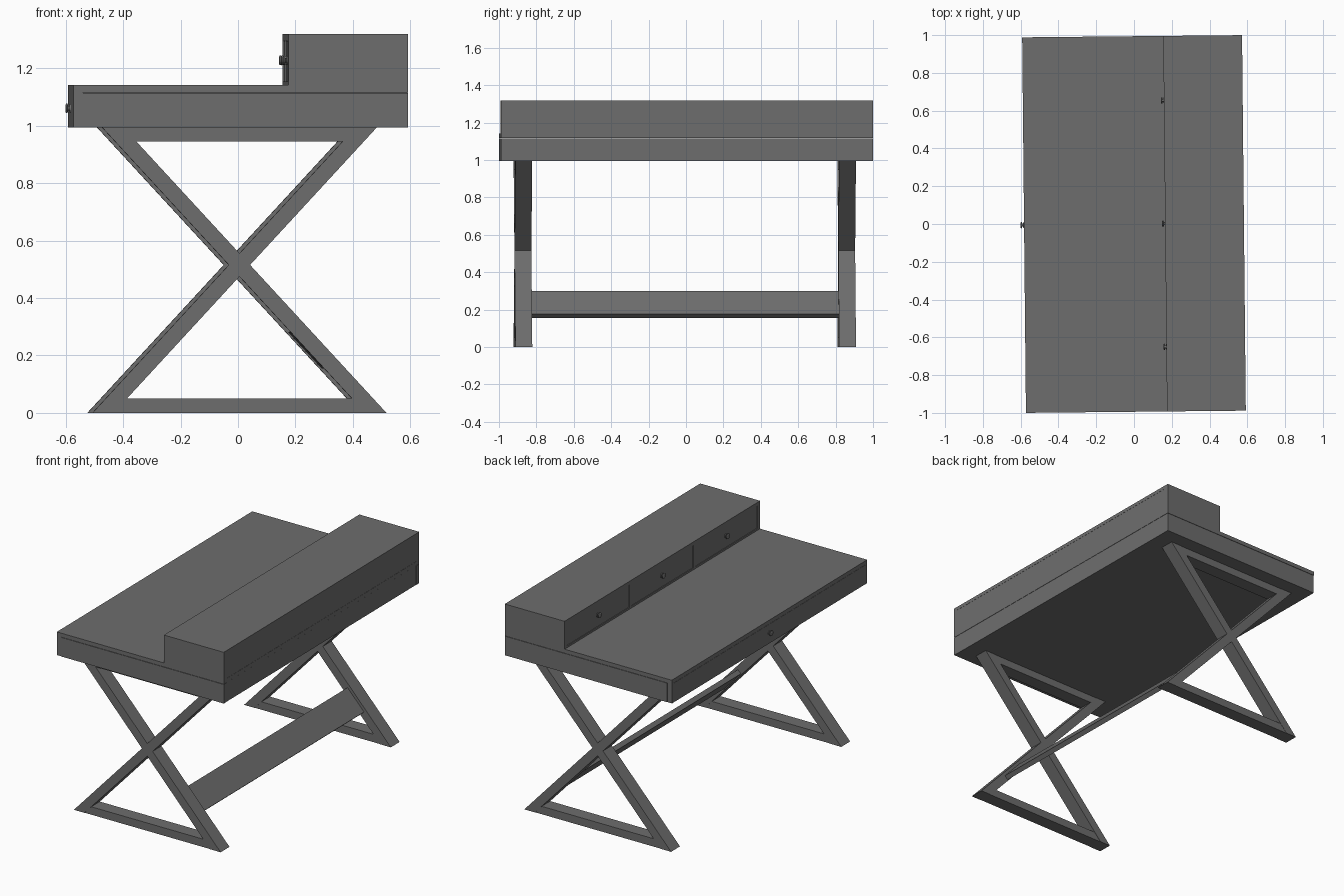
import bpy, bmesh, math
from mathutils import Matrix

if "Cube" in bpy.data.objects:
    bpy.data.objects.remove(bpy.data.objects["Cube"])

TURN = Matrix.Rotation(0.01, 4, 'Z')   # the whole desk stands very slightly turned

paint = bpy.data.materials.new("dark_grey")
paint.diffuse_color = (0.155, 0.155, 0.155, 1)
paint.use_nodes = True
paint.node_tree.nodes["Principled BSDF"].inputs["Base Color"].default_value = paint.diffuse_color


def finish(name, bm):
    bmesh.ops.recalc_face_normals(bm, faces=bm.faces)
    bm.transform(TURN)
    me = bpy.data.meshes.new(name)
    bm.to_mesh(me)
    bm.free()
    me.materials.append(paint)
    ob = bpy.data.objects.new(name, me)
    bpy.context.collection.objects.link(ob)
    return ob


def prism(name, profile, y0, y1):
    """Extrude an x-z profile along y."""
    bm = bmesh.new()
    a = [bm.verts.new((x, y0, z)) for x, z in profile]
    b = [bm.verts.new((x, y1, z)) for x, z in profile]
    n = len(a)
    bm.faces.new(a)
    bm.faces.new(b[::-1])
    for i in range(n):
        j = (i + 1) % n
        bm.faces.new((a[i], b[i], b[j], a[j]))
    return finish(name, bm)


def box(name, x0, x1, y0, y1, z0, z1):
    return prism(name, [(x0, z0), (x1, z0), (x1, z1), (x0, z1)], y0, y1)


def knob(name, x, y, z):
    """Turned knob pointing to -x."""
    outline = [(0, 0.015), (0.004, 0.015), (0.005, 0.008), (0.010, 0.008),
               (0.011, 0.016), (0.016, 0.017), (0.019, 0.012)]
    bm = bmesh.new()
    n = 16
    rings = [[bm.verts.new((x - d, y + r * math.cos(2 * math.pi * k / n),
                            z + r * math.sin(2 * math.pi * k / n))) for k in range(n)]
             for d, r in outline]
    for p, q in zip(rings, rings[1:]):
        for k in range(n):
            m = (k + 1) % n
            bm.faces.new((p[k], p[m], q[m], q[k]))
    bm.faces.new(rings[0])
    bm.faces.new(rings[-1])
    return finish(name, bm)


W, L = 0.582, 0.994        # half depth, half length
Z0, ZT, ZD = 0.993, 1.115, 1.141

# Desk body, drawer front and top
box("desk_body", -0.55, W - 0.001, -L + 0.03, L - 0.03, Z0, ZT)
for s, side in ((-1, "left"), (1, "right")):
    ya, yb = sorted((s * L, s * (L - 0.03)))
    box("desk_side_" + side, -0.55, W, ya, yb, Z0, ZT - 0.001)
box("desk_drawer_front", -W, -0.55, -L + 0.002, L - 0.002, Z0, ZT)
box("desktop", -W, W, -L, L, ZT + 0.001, ZD)
knob("desk_drawer_knob", -W, 0, 1.06)

# Upper drawer unit
HX, HZ = 0.165, 1.296
box("hutch_top", HX, W, -L, L, HZ, 1.318)
box("hutch_base", HX, W - 0.001, -L + 0.025, L - 0.025, ZD, ZD + 0.012)
box("hutch_back", W - 0.03, W - 0.001, -L + 0.025, L - 0.025, ZD, HZ)
for s, side in ((-1, "left"), (1, "right")):
    ya, yb = sorted((s * L, s * (L - 0.025)))
    box("hutch_side_" + side, HX, W, ya, yb, ZD, HZ)
    box("hutch_divider_" + side, HX, W - 0.03, s * 0.325 - 0.01, s * 0.325 + 0.01, ZD, HZ)
for i, (ya, yb) in enumerate(((-0.967, -0.337), (-0.313, 0.313), (0.337, 0.967))):
    box(f"hutch_drawer_{i + 1}", HX + 0.003, W - 0.04, ya, yb, ZD + 0.013, HZ - 0.001)
    knob(f"hutch_knob_{i + 1}", HX + 0.003, (ya + yb) / 2, 1.227)

# Crossed leg frames
CX, CZ, SL, HW = -0.004, 0.515, 1.085, 0.037


def leg_x(z, s):
    return (z - CZ) / SL * s


for y, end in ((-0.872, "left"), (0.859, "right")):
    y0, y1 = y - 0.045, y + 0.045
    for s, tag in ((1, "rising"), (-1, "falling")):
        b, t = CX + leg_x(0, s), CX + leg_x(Z0, s)
        prism(f"leg_{tag}_{end}", [(b - HW, 0), (b + HW, 0), (t + HW, Z0), (t - HW, Z0)], y0, y1)
    for tag, za, zb in (("bottom", 0, 0.05), ("top", 0.945, Z0)):
        xa, xb = abs(leg_x(za, 1)) - HW, abs(leg_x(zb, 1)) - HW
        prism(f"rail_{tag}_{end}", [(CX - xa, za), (CX + xa, za), (CX + xb, zb), (CX - xb, zb)],
              y0 + 0.002, y1 - 0.002)

# Tilted stretcher board lying along the rear lower legs
inner = [(CX + 0.008 + leg_x(z, -1) - HW, z) for z in (0.155, 0.28)]
outer = [(x + 0.022, z + 0.02) for x, z in inner]
prism("stretcher", [inner[0], outer[0], outer[1], inner[1]], -0.828, 0.815)
